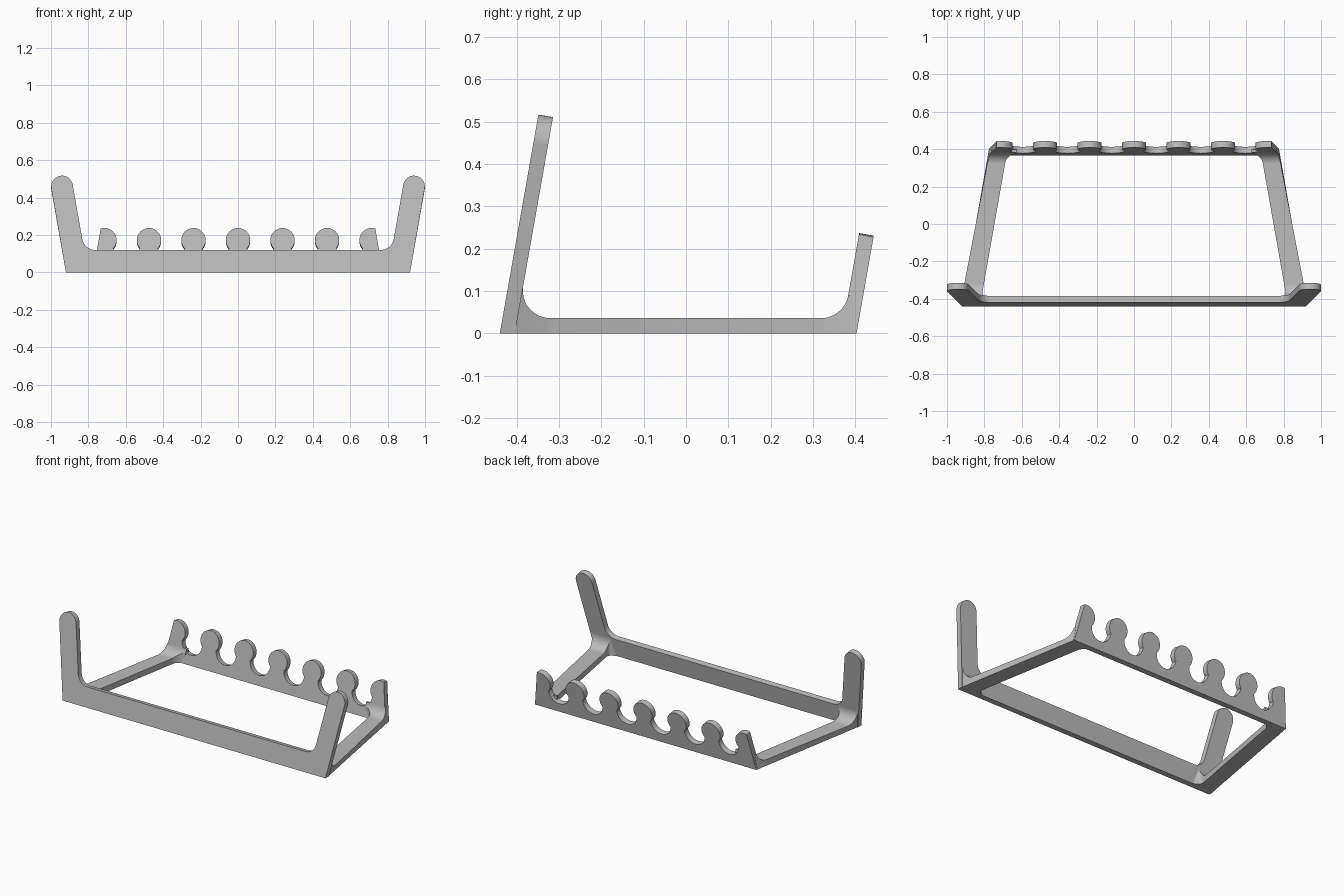
import bpy, bmesh, math

if "Cube" in bpy.data.objects:
    bpy.data.objects.remove(bpy.data.objects["Cube"])

TILT = math.radians(10)
S, C, T = math.sin(TILT), math.cos(TILT), math.tan(TILT)
THICK = 0.035
FRONT_Y, BACK_Y = -0.44, 0.403

grey = bpy.data.materials.new("mid grey")
grey.diffuse_color = (0.5, 0.5, 0.5, 1)
grey.use_nodes = True
grey.node_tree.nodes["Principled BSDF"].inputs["Base Color"].default_value = grey.diffuse_color


def finish(bm, name):
    bmesh.ops.recalc_face_normals(bm, faces=bm.faces)
    me = bpy.data.meshes.new(name)
    bm.to_mesh(me)
    bm.free()
    me.materials.append(grey)
    ob = bpy.data.objects.new(name, me)
    bpy.context.collection.objects.link(ob)
    bpy.ops.object.select_all(action='DESELECT')
    ob.select_set(True)
    bpy.context.view_layer.objects.active = ob
    bpy.ops.object.shade_smooth_by_angle(angle=math.radians(30))
    return ob


def arc(cx, cz, r, a0, a1, n=16):
    return [(cx + r * math.cos(math.radians(a0 + (a1 - a0) * i / n)),
             cz + r * math.sin(math.radians(a0 + (a1 - a0) * i / n)))
            for i in range(n + 1)]


def plate(name, outline, y0, inward):
    """Extrude an (x, height) outline into a plate leaning backwards."""
    bm = bmesh.new()
    layers = []
    for d in (0, THICK * inward):
        layer = []
        for x, z in outline:
            v = z / C if z > 0 else d * T    # keep the foot on the ground
            layer.append(bm.verts.new((x, y0 + v * S + d * C, v * C - d * S)))
        layers.append(layer)
    a, b = layers
    bm.faces.new(a)
    bm.faces.new(b[::-1])
    for i in range(len(a)):
        j = (i + 1) % len(a)
        bm.faces.new((a[i], b[i], b[j], a[j]))
    return finish(bm, name)


# Front plate: low bar with two flared round-ended arms
R_TIP, R_IN = 0.058, 0.07
tip = (0.941, 0.459)
arm_in = tip[0] - R_TIP / C - tip[1] * T          # arm inner line at height 0
fz = 0.12 + R_IN
fx = arm_in + fz * T - R_IN / C
half = [(0.92, 0)]
half += arc(tip[0], tip[1], R_TIP, -10, 170, 20)
half += arc(fx, fz, R_IN, -10, -90, 10)
plate("front_plate", half + [(-x, z) for x, z in reversed(half)], FRONT_Y, 1)

# Back plate: row of seven round knobs separated by round notches
PITCH, KZ, KR, NZ, NR = 0.238, 0.166, 0.065, 0.125, 0.07
dx, dz = PITCH / 2, KZ - NZ
dist = math.hypot(dx, dz)
along = (dist**2 + NR**2 - KR**2) / (2 * dist)    # where knob and notch circles meet
off = math.sqrt(NR**2 - along**2)
mx = (along * dx + off * dz) / dist               # lower meeting point, from notch centre
mz = NZ + (along * dz - off * dx) / dist
na = math.degrees(math.atan2(mz - NZ, mx))
ka = math.degrees(math.atan2(mz - KZ, dx - mx))
EDGE = 0.775
outline = [(EDGE, 0)]
for k in range(3, -4, -1):
    pts = arc(k * PITCH, KZ, KR, ka, 180 - ka, 28)
    if k == 3:                                    # end knobs are trimmed by the slanted side
        pts = [p for p in pts if p[0] < EDGE - p[1] * T and p[1] > KZ or p[0] < k * PITCH]
    if k == -3:
        pts = [p for p in pts if p[0] > -EDGE + p[1] * T and p[1] > KZ or p[0] > k * PITCH]
    if k == 3:
        outline.append((EDGE - pts[0][1] * T, pts[0][1] - 0.004))
    outline += pts
    if k == -3:
        outline.append((-EDGE + pts[-1][1] * T, pts[-1][1] - 0.004))
    else:
        outline += arc((k - 0.5) * PITCH, NZ, NR, na, -180 - na, 22)[1:-1]
outline.append((-EDGE, 0))
plate("back_plate", outline, BACK_Y, -1)

# Side rails: thin strips that sweep up into both plates
RAIL_Z, FR, CORNER = 0.036, 0.065, 0.05
face_f, face_b = FRONT_Y + THICK / C, BACK_Y - THICK / C
cz = RAIL_Z + FR
cf = face_f + cz * T + FR / C
cb = face_b + cz * T - FR / C
sections = [(-0.407, 0.085)] + arc(cf, cz, FR, 170, 270, 12)
sections += arc(cb, cz, FR, -90, -10, 12) + [(0.397, 0.09)]


def rail(name, side):
    bm = bmesh.new()
    rings = []
    for y, z in sections:
        outer = EDGE + (BACK_Y - y) * T
        flare = -T * (y - 0.0) / 0.41
        d = max(0, min(y - face_f, face_b + 0.008 - y, CORNER))
        inner = EDGE - 0.1 + (BACK_Y - y) * T
        inner -= CORNER - math.sqrt(CORNER**2 - (CORNER - d)**2)
        ring = [(outer, 0), (outer + flare * z, z), (inner, z), (inner, 0)]
        rings.append([bm.verts.new((side * x, y, h)) for x, h in ring])
    for a, b in zip(rings, rings[1:]):
        for i in range(4):
            j = (i + 1) % 4
            bm.faces.new((a[i], a[j], b[j], b[i]))
    bm.faces.new(rings[0])
    bm.faces.new(rings[-1])
    return finish(bm, name)


rail("right_rail", 1)
rail("left_rail", -1)
